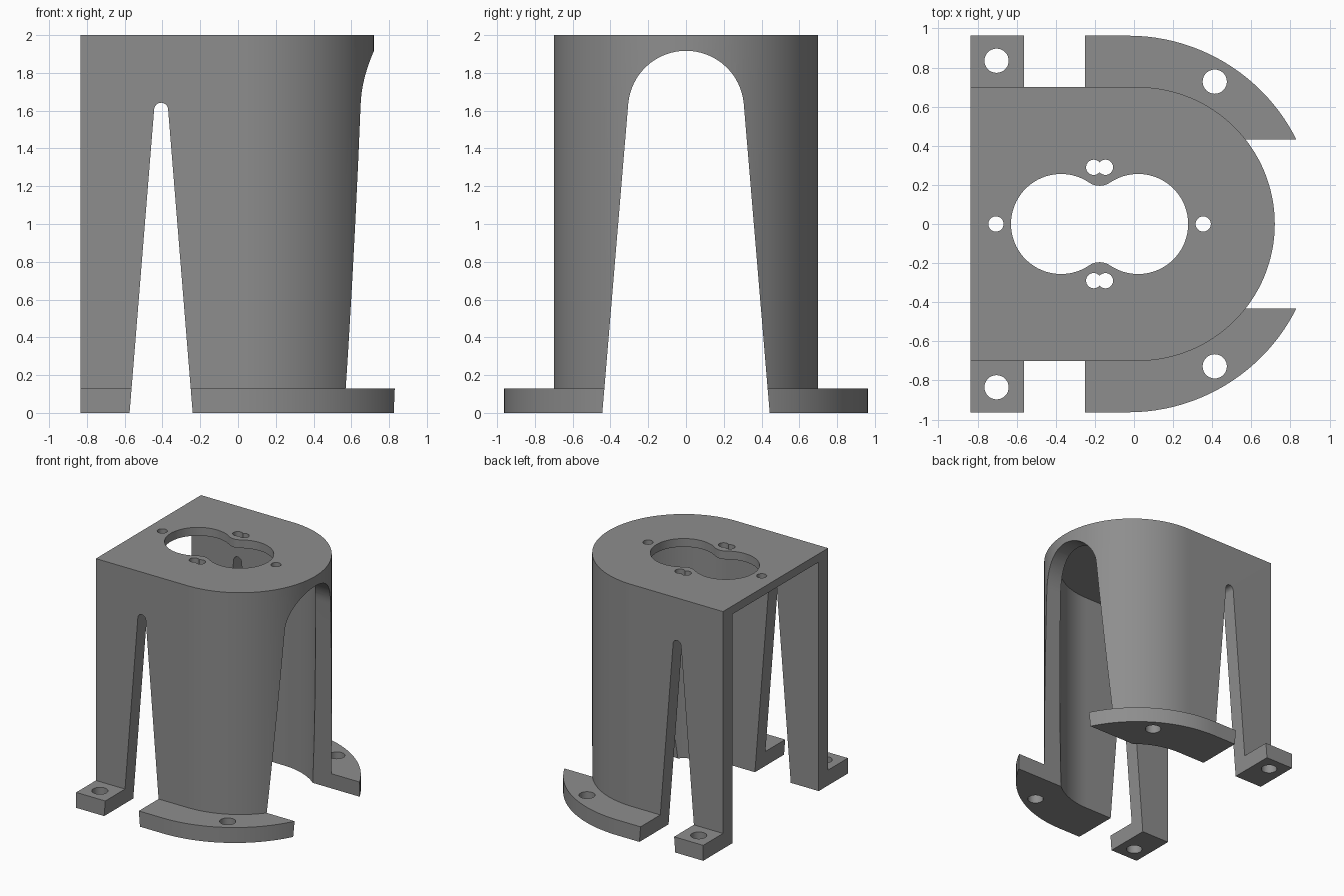
import bpy, bmesh, math
from mathutils import Vector

if "Cube" in bpy.data.objects:
    bpy.data.objects.remove(bpy.data.objects["Cube"])

grey = bpy.data.materials.new("neutral grey")
grey.diffuse_color = (0.27, 0.27, 0.27, 1)
grey.use_nodes = True
grey.node_tree.nodes["Principled BSDF"].inputs["Base Color"].default_value = grey.diffuse_color


def arc(cx, cy, r, a0, a1, n):
    """Points on an arc, angles in degrees."""
    return [(cx + r * math.cos(math.radians(a0 + (a1 - a0) * i / n)),
             cy + r * math.sin(math.radians(a0 + (a1 - a0) * i / n))) for i in range(n + 1)]


def prism(name, pts, lo, hi, axis="Z"):
    """Extrude a closed outline along an axis."""
    place = {"X": lambda u, v, w: (w, u, v),
             "Y": lambda u, v, w: (u, w, v),
             "Z": lambda u, v, w: (u, v, w)}[axis]
    bm = bmesh.new()
    face = bm.faces.new([bm.verts.new(place(u, v, lo)) for u, v in pts])
    new = bmesh.ops.extrude_face_region(bm, geom=[face])["geom"]
    bmesh.ops.translate(bm, verts=[g for g in new if isinstance(g, bmesh.types.BMVert)],
                        vec=Vector(place(0, 0, hi - lo)))
    bmesh.ops.recalc_face_normals(bm, faces=bm.faces)
    mesh = bpy.data.meshes.new(name)
    bm.to_mesh(mesh)
    bm.free()
    ob = bpy.data.objects.new(name, mesh)
    bpy.context.collection.objects.link(ob)
    return ob


def combine(target, tool, operation="DIFFERENCE"):
    """Apply a boolean and discard the tool."""
    mod = target.modifiers.new("cut", "BOOLEAN")
    mod.operation, mod.solver, mod.object = operation, "EXACT", tool
    bpy.context.view_layer.objects.active = target
    bpy.ops.object.modifier_apply(modifier=mod.name)
    bpy.data.objects.remove(tool)


def d_outline(back, cx, r, n=64):
    return [(back, -r)] + arc(cx, 0, r, -90, 90, n) + [(back, r)]


def slot_outline(centre, half_low, half_high, z_spring, r):
    """Tapered slot with a rounded head, carried on below the floor."""
    slope = (half_low - half_high) / z_spring
    low = half_low + slope * 0.1
    tilt = math.degrees(math.atan(slope))
    return ([(centre - low, -0.1), (centre + low, -0.1)]
            + arc(centre, z_spring, r, tilt, 180 - tilt, 32))


# D-shaped housing with a wider mounting flange at the floor
BACK = -0.835
housing = prism("housing", d_outline(BACK, 0.02, 0.70), 0, 2)
combine(housing, prism("flange", d_outline(BACK, -0.03, 0.963), 0, 0.13), "UNION")

# Hollow interior, open at the back and bottom
combine(housing, prism("cavity", d_outline(-1.1, 0.02, 0.575), -0.1, 1.93))

# Tapered side slots and the large front arch
combine(housing, prism("side_slot", slot_outline(-0.407, 0.167, 0.037, 1.605, 0.037), -1.2, 1.2, "Y"))
combine(housing, prism("arch", slot_outline(0, 0.443, 0.307, 1.61, 0.307), 0.1, 1.2, "X"))

# Double-lobed opening with blended necks
L, R, MID, BIG = -0.373, 0.021, -0.176, 0.256
NECK_Y = 0.29
t = math.degrees(math.atan2(NECK_Y, R - MID))
neck = math.hypot(NECK_Y, R - MID) - BIG
lobes = (arc(R, 0, BIG, t - 180, 180 - t, 48)
         + arc(MID, NECK_Y, neck, -t, t - 180, 12)[1:]
         + arc(L, 0, BIG, t, 360 - t, 48)[1:]
         + arc(MID, -NECK_Y, neck, 180 - t, t, 12)[1:-1])
combine(housing, prism("opening", lobes, 1.8, 2.1))

# Screw holes in the top plate, then in the feet
top_holes = [(-0.706, 0), (0.354, 0)] + [(x, s * 0.29) for x in (-0.206, -0.146) for s in (-1, 1)]
for x, y in top_holes:
    combine(housing, prism("screw_hole", arc(x, y, 0.039, 0, 348.75, 31), 1.8, 2.1))
for s in (-1, 1):
    for x, y in ((-0.703, 0.835), (0.413, 0.728)):
        combine(housing, prism("foot_hole", arc(x, s * y, 0.062, 0, 348.75, 31), -0.1, 0.3))

# Finish
housing.data.materials.clear()
housing.data.materials.append(grey)
for p in housing.data.polygons:
    p.material_index = 0
bpy.ops.object.select_all(action="DESELECT")
housing.select_set(True)
bpy.context.view_layer.objects.active = housing
bpy.ops.object.shade_smooth_by_angle(angle=math.radians(25))
